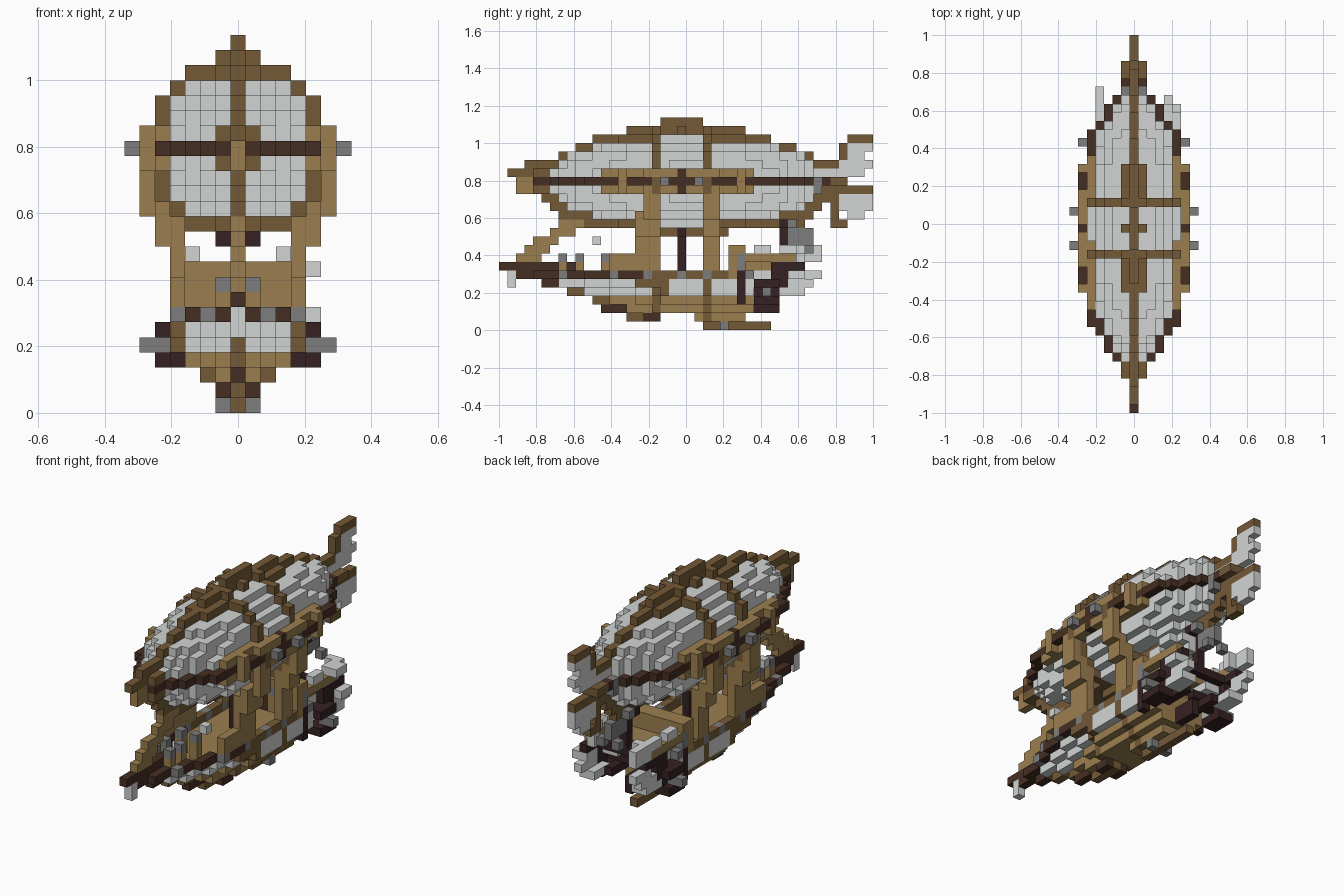
import bpy
import bmesh
from mathutils import Vector

if "Cube" in bpy.data.objects:
    bpy.data.objects.remove(bpy.data.objects["Cube"])

UNIT = 1 / 22
CENTRE = 21.5
HUB = 17


def make_material(name, red, green, blue):
    colour = [(c / 255) ** 2.2 for c in (red, green, blue)] + [1]
    material = bpy.data.materials.new(name)
    material.use_nodes = True
    material.diffuse_color = colour
    material.node_tree.nodes["Principled BSDF"].inputs["Base Color"].default_value = colour
    return material


MATERIALS = {
    "canvas": make_material("pale canvas", 208, 212, 210),
    "brown": make_material("brown timber", 116, 90, 58),
    "tan": make_material("tan timber", 154, 126, 80),
    "dark": make_material("dark timber", 71, 50, 39),
    "iron": make_material("dark iron", 56, 38, 39),
    "grey": make_material("grey metal", 125, 125, 125),
}
NAMES = list(MATERIALS)
blocks = {}


def put(part, colour, x, y, z):
    blocks[x, y, z] = (part, colour)


def box(part, colour, xs, ys, zs, mirror=True):
    """Fill inclusive block ranges, on both sides when mirrored."""
    for x in range(xs[0], xs[-1] + 1):
        for y in range(ys[0], ys[-1] + 1):
            for z in range(zs[0], zs[-1] + 1):
                put(part, colour, x, y, z)
                if mirror:
                    put(part, colour, -x, y, z)


def inside(x, y, z, rx, ry, rz):
    return (x / rx) ** 2 + ((y - CENTRE) / ry) ** 2 + ((z - HUB) / rz) ** 2 < 1


def outline(y):
    """Half width of the envelope seen from above, tapering to both tips."""
    return max(1, round((17.5 - abs(y - 21)) * 0.75))


# Gas envelope with two ring frames
for x in range(-6, 7):
    for y in range(44):
        for z in range(12, 25):
            if y in (18, 24) and inside(x, CENTRE, z, 5.9, 1, 6.3):
                put("ring_frames", "brown", x, y, z)
            elif abs(x) < outline(y) and inside(x, y, z, 5.4, 16.8, 5.5):
                put("envelope", "canvas", x, y, z)

# Lengthwise spine: first and last block of each row, from the top down
rows = [(19, 23), (15, 28), (11, 31), (9, 34), (7, 36), (3, 37), (1, 38),
        (2, 40), (2, 39), (5, 38), (6, 37), (7, 36), (9, 35), (17, 26)]
for drop, (first, last) in enumerate(rows):
    box("spine", "brown", [0], (first, last), [24 - drop], False)
for span in ((14, 17), (25, 28)):
    for z in (12, 22):
        box("spine_plates", "brown", (0, 1), span, [z])
box("spine_plates", "brown", (0, 1), [21], [23])
box("nose_cap", "brown", (0, 1), (4, 5), (16, 18))
box("nose_cap", "tan", [0], (2, 3), (16, 17))

# Waist band following the envelope outline
for y in range(4, 39):
    edge = min(5, outline(y))
    box("waist_band", "dark", (max(1, edge - 1), edge), [y], [HUB])
for z in (16, 18):
    box("waist_rails", "tan", [5], (12, 29), [z])
    for first, last in ((14, 14), (17, 25), (28, 28)):
        box("waist_rails", "tan", [6], (first, last), [z])
box("waist_rails", "tan", [6], (14, 28), [HUB])
for first, last in ((15, 17), (20, 22), (25, 27)):
    box("waist_rails", "dark", [6], (first, last), [HUB])
box("waist_rails", "dark", [6], [21], (16, 18))
for y in (18, 24):
    box("waist_rails", "brown", [6], [y], (16, 17))
for y in (19, 23):
    box("side_lamps", "grey", [7], [y], [HUB])

# Tail fins
for z, first, last in ((21, 41, 43), (20, 40, 42), (19, 38, 43), (18, 37, 42),
                       (15, 40, 43), (14, 40, 43), (13, 41, 42)):
    box("tail_fins", "canvas", [0], (first, last), [z], False)
box("tail_trim", "brown", [0], (41, 43), [22], False)
box("tail_trim", "brown", [0], (40, 40), (20, 21), False)
box("tail_trim", "brown", [0], (38, 39), [19], False)
box("tail_trim", "brown", [0], (38, 43), [16], False)
box("tail_trim", "brown", [0], (39, 39), (12, 15), False)
box("tail_trim", "brown", [0], (39, 40), [12], False)
box("tail_trim", "brown", (0, 1), (39, 40), [HUB])
box("tail_hinge", "grey", [1], [37], (16, 17))

# Hull: half width, bow and stern block of each row from the keel up
hull = [(0, 24, 31), (1, 15, 28), (2, 13, 29), (3, 11, 29),
        (4, 8, 29), (4, 5, 29), (4, 2, 29)]
for z, (width, bow, stern) in enumerate(hull):
    for y in range(bow, stern + 1):
        half = min(width, (y - bow + 1) // 3)
        for x in range(-half, half + 1):
            rim = abs(x) == half
            if (z == 6 and not rim) or (z == 1 and 18 < y < 23):
                continue
            colour = "canvas" if z in (4, 5) and rim else "tan"
            if z == 6:
                colour = "dark" if y < 18 else "brown"
            elif z == 0 or y - bow < 2:
                colour = "brown" if z < 5 else "dark"
            elif z == 1 and rim and y < 19:
                colour = "dark"
            elif rim and (y in (18, 24) or (abs(x) == 4 and y < 20)):
                colour = "brown"
            put("hull", colour, x, y, z)
box("keel", "dark", [0], (12, 14), [2], False)
box("keel", "brown", [0], (15, 18), (1, 2), False)
box("keel_feet", "grey", [1], [26], [0])
box("bowsprit", "dark", [0], (0, 8), [7], False)
box("bowsprit", "dark", [0], (4, 7), [6], False)
box("bow_lantern", "canvas", [0], [1], (5, 6), False)
box("bow_rail", "tan", [4], (13, 15), (7, 8))
for y in (7, 9, 12):
    box("rail_posts", "grey", [1], [y], [8])
    box("rail_posts", "tan", [1], [y], (6, 7))
for x, y in ((2, 7), (4, 13), (4, 17), (4, 21), (4, 24)):
    box("gun_ports", "grey", [x], [y], [6])
box("bow_lamps", "canvas", [3], [11], [10])

# Slanted bow strut and stepped hanging straps
for step, y in enumerate((2, 3, 4, 6, 7)):
    box("bow_strut", "tan", [0], (y, y + 2), [8 + step], False)
for first, last in ((16, 18), (24, 25)):
    box("straps", "tan", [6], (last - 1, last), (13, 15))
    box("straps", "tan", [5], (first, last), (11, 13))
    box("straps", "tan", [4], (first, last), (7, 12))
box("mast", "iron", (0, 1), [21], [11])
box("mast", "iron", [0], [21], (6, 10), False)

# Aft cabin
box("cabin_wall", "tan", (0, 4), (27, 28), (6, 9))
box("cabin_wall", "grey", [1], [27], [8])
box("cabin_wall", "dark", [0], [27], (6, 7), False)
box("cabin_deck", "tan", (0, 3), (29, 31), [7])
box("cabin_rail", "tan", [4], (29, 34), [8])
box("cabin_rail", "canvas", [4], (30, 31), [9])
box("cabin_rail", "grey", [4], [28], (7, 8))

# Side engines, stern frame, pipes and exhaust
for z in (3, 5):
    box("engines", "iron", (4, 5), (30, 32), [z])
box("engines", "iron", [4], [28], (3, 6))
box("engines", "iron", [4], (32, 33), (4, 6))
box("engines", "iron", (1, 3), [31], [5])
box("engine_hubs", "grey", (5, 6), [31], [4])
box("engine_hubs", "grey", [4], [29], [6])
box("stern_frame", "iron", [4], (32, 35), [7])
box("stern_frame", "iron", (0, 3), [33], [7])
box("stern_frame", "iron", [2], (30, 33), [4])
box("stern_frame", "iron", [0], (30, 32), (2, 3), False)
box("stern_frame", "iron", [0], [33], (8, 11), False)
box("stern_frame", "iron", (0, 1), [33], [12])
box("pipes", "grey", [0], (34, 36), (10, 11), False)
box("pipes", "grey", (0, 1), [34], [12])
box("pipes", "grey", [1], [36], [9])
box("exhaust", "canvas", (3, 4), (33, 35), [4])
box("exhaust", "canvas", [4], (34, 36), [5])
box("exhaust", "canvas", (2, 3), (30, 32), [6])
box("exhaust", "canvas", [3], [35], (8, 9))
box("exhaust", "canvas", [-4], (35, 37), [6], False)
box("exhaust", "canvas", [-4], (35, 37), (8, 9), False)
box("exhaust", "canvas", [-4], (33, 34), [9], False)
box("exhaust", "canvas", (4, 5), (34, 35), [6], False)
box("exhaust", "canvas", [4], (33, 35), [9], False)
box("exhaust", "canvas", [5], (33, 34), [9], False)


def build(part):
    """Make one mesh from the exposed block sides of a part."""
    bm = bmesh.new()
    corners = {}

    def corner(key):
        if key not in corners:
            x, y, z = key
            corners[key] = bm.verts.new(Vector((x - 0.5, y - 22, z)) * UNIT)
        return corners[key]

    for cell, (owner, colour) in blocks.items():
        if owner != part:
            continue
        for axis in range(3):
            for side in (0, 1):
                beside = list(cell)
                beside[axis] += 2 * side - 1
                if tuple(beside) in blocks:
                    continue
                ring = []
                for u, v in ((0, 0), (1, 0), (1, 1), (0, 1)):
                    key = list(cell)
                    key[axis] += side
                    key[(axis + 1) % 3] += u
                    key[(axis + 2) % 3] += v
                    ring.append(corner(tuple(key)))
                face = bm.faces.new(ring if side else ring[::-1])
                face.material_index = NAMES.index(colour)
    mesh = bpy.data.meshes.new(part)
    bm.to_mesh(mesh)
    bm.free()
    for material in MATERIALS.values():
        mesh.materials.append(material)
    bpy.context.collection.objects.link(bpy.data.objects.new(part, mesh))


for part in sorted({owner for owner, colour in blocks.values()}):
    build(part)
